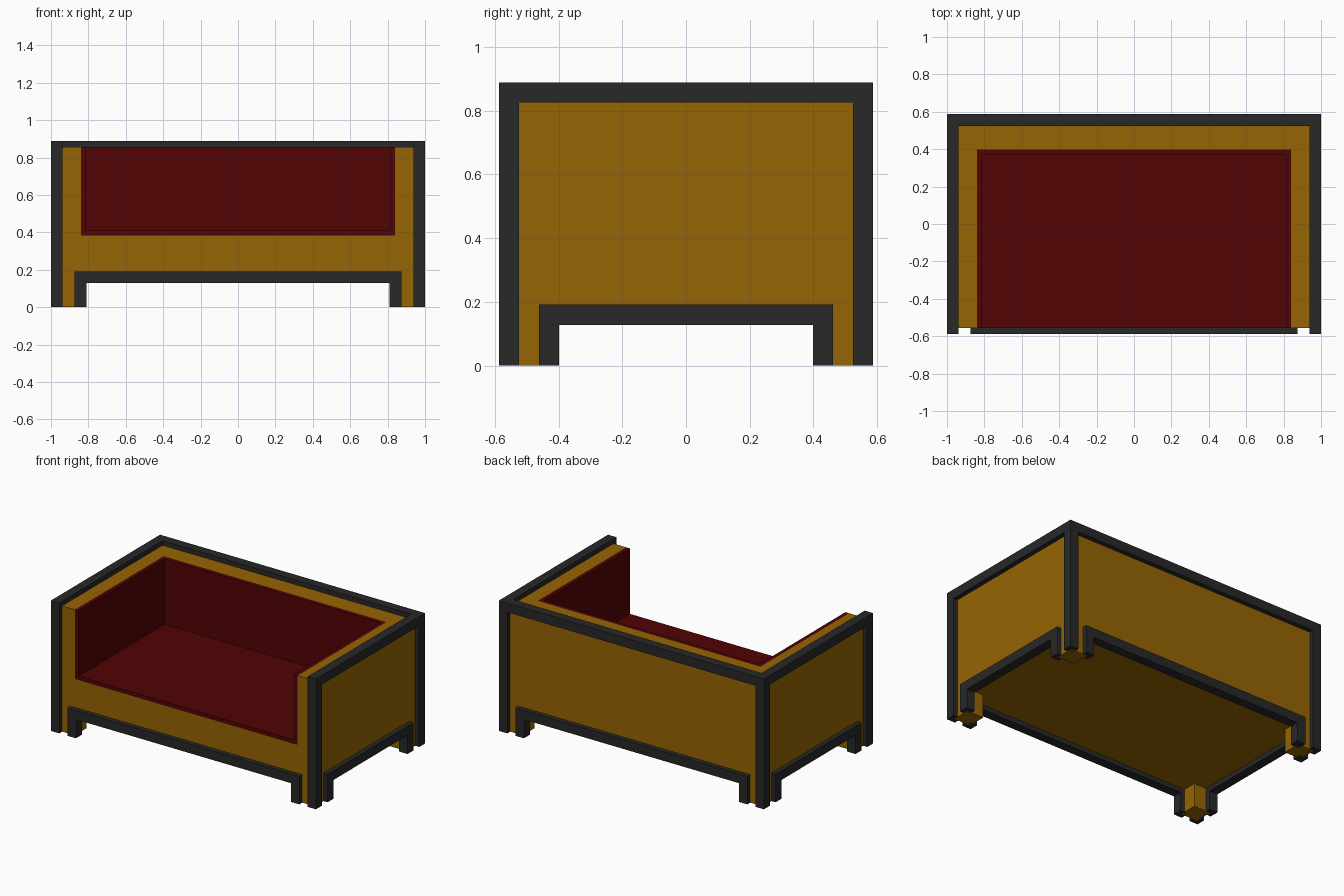
import bpy
import bmesh
from mathutils import Matrix, Vector

old = bpy.data.objects.get("Cube")
if old:
    bpy.data.objects.remove(old, do_unlink=True)

# Overall size
W, D, H = 1.0, 0.588, 0.889     # half width, half depth, height
BAR = 0.063                     # frame bar thickness
INSET = BAR / 2                 # body sits this far inside the frame
BW, BD, BH = W - INSET, D - INSET, H - INSET
ARCH = 0.128                    # clearance under the aprons
LINING = 0.027


def material(name, color):
    m = bpy.data.materials.new(name)
    m.use_nodes = True
    m.diffuse_color = (*color, 1)
    bsdf = next(n for n in m.node_tree.nodes if n.type == 'BSDF_PRINCIPLED')
    bsdf.inputs["Base Color"].default_value = (*color, 1)
    return m


ochre = material("ochre_panel", (0.305, 0.129, 0.001))
red = material("dark_red_upholstery", (0.084, 0.001, 0.001))
charcoal = material("charcoal_frame", (0.021, 0.021, 0.021))


def finish(name, bm, mat):
    bmesh.ops.recalc_face_normals(bm, faces=bm.faces)
    mesh = bpy.data.meshes.new(name)
    bm.to_mesh(mesh)
    bm.free()
    mesh.materials.append(mat)
    ob = bpy.data.objects.new(name, mesh)
    bpy.context.collection.objects.link(ob)
    return ob


def box(name, lo, hi, mat):
    lo, hi = Vector(lo), Vector(hi)
    bm = bmesh.new()
    bmesh.ops.create_cube(bm, size=1)
    bmesh.ops.scale(bm, vec=hi - lo, verts=bm.verts)
    bmesh.ops.translate(bm, vec=(lo + hi) / 2, verts=bm.verts)
    return finish(name, bm, mat)


def carve(ob, lo, hi):
    cutter = box("cutter", lo, hi, ob.data.materials[0])
    cutter.hide_render = True
    mod = ob.modifiers.new("carve", 'BOOLEAN')
    mod.operation = 'DIFFERENCE'
    mod.object = cutter
    bpy.context.view_layer.objects.active = ob
    bpy.ops.object.modifier_apply(modifier=mod.name)
    bpy.data.objects.remove(cutter, do_unlink=True)


def apron(name, half, face, angle):
    """Arched trim: a rail with a short drop at each end, on one side."""
    top, inner = ARCH + BAR, half - BAR
    outline = [(-half, 0), (-half, top), (half, top), (half, 0),
               (inner, 0), (inner, ARCH), (-inner, ARCH), (-inner, 0)]
    bm = bmesh.new()
    f = bm.faces.new([bm.verts.new((x, -face, z)) for x, z in outline])
    ext = bmesh.ops.extrude_face_region(bm, geom=[f])
    moved = [v for v in ext["geom"] if isinstance(v, bmesh.types.BMVert)]
    bmesh.ops.translate(bm, vec=(0, BAR, 0), verts=moved)
    bmesh.ops.rotate(bm, matrix=Matrix.Rotation(angle, 3, 'Z'), verts=bm.verts)
    return finish(name, bm, charcoal)


# Body: solid block with the seat hollow and the gaps between feet removed
SX, SY, SZ = 0.84, 0.398, 0.384
FX, FY = W - 2.5 * BAR, D - 2.5 * BAR
FLOOR = ARCH + INSET
body = box("body", (-BW, -BD, 0), (BW, BD, BH), ochre)
carve(body, (-SX, -W, SZ), (SX, SY, W))
carve(body, (-FX, -W, -W), (FX, W, FLOOR))
carve(body, (-2 * W, -FY, -W), (2 * W, FY, FLOOR))

# Upholstery lining the seat, inner arms and inner back
lining = box("seat_upholstery", (-SX, -BD, SZ), (SX, SY, BH), red)
carve(lining, (-SX + LINING, -W, SZ + LINING), (SX - LINING, SY - LINING, W))

# Corner posts and top rails
for side, sx in (("left", 1), ("right", -1)):
    xs = sorted((sx * W, sx * (W - BAR)))
    for end, sy in (("front", -1), ("back", 1)):
        ys = sorted((sy * D, sy * (D - BAR)))
        box(f"{end}_{side}_post", (xs[0], ys[0], 0), (xs[1], ys[1], H), charcoal)
    box(f"{side}_top_rail", (xs[0], BAR - D, H - BAR), (xs[1], D - BAR, H), charcoal)
box("back_top_rail", (BAR - W, D - BAR, H - BAR), (W - BAR, D, H), charcoal)

# Arched aprons around the base
QUARTER = 1.570796
for i, name in enumerate(("front", "left", "back", "right")):
    half, face = ((W, D), (D, W))[i % 2]
    apron(f"{name}_apron", half - 2 * BAR, face, i * QUARTER)
